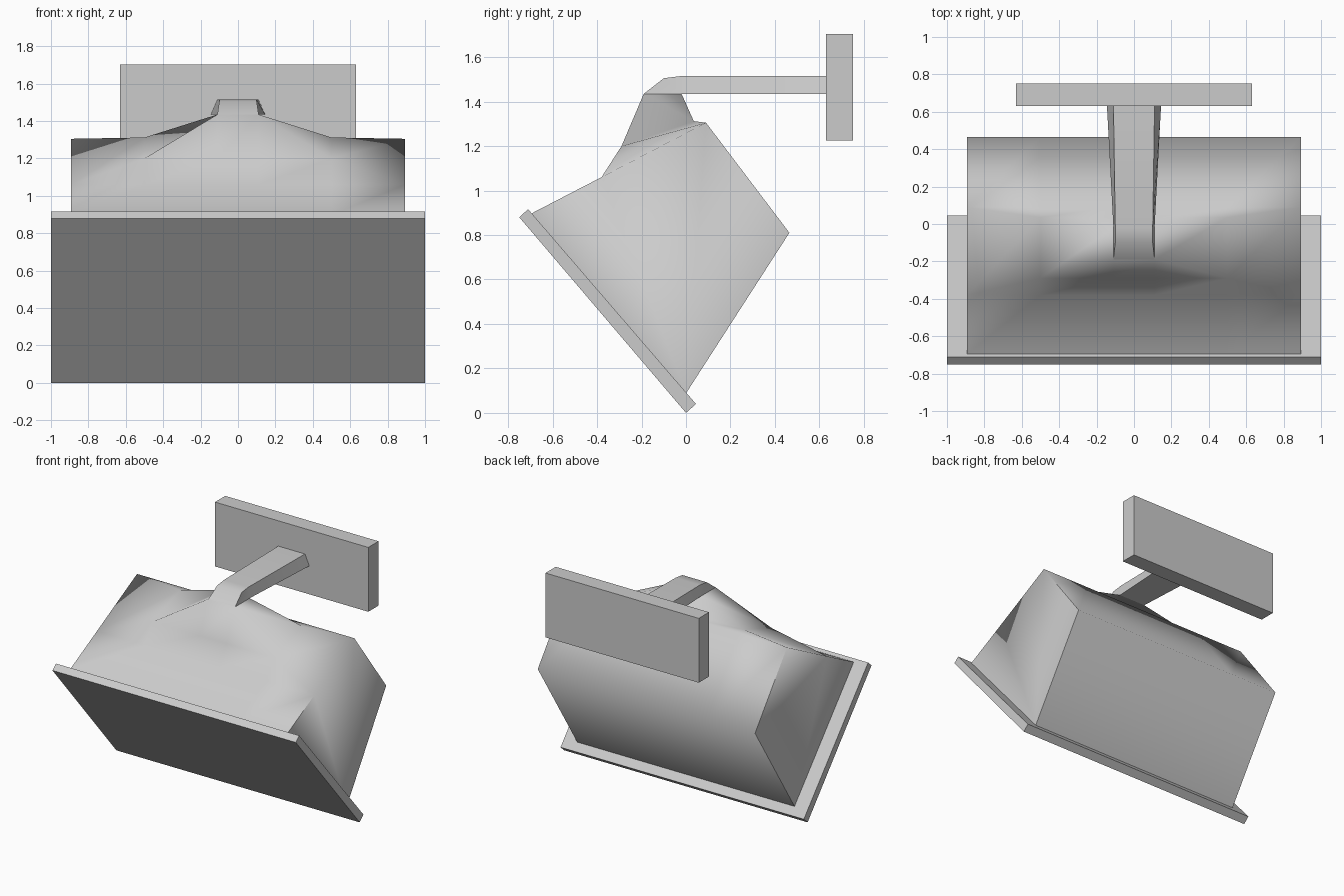
import bpy, bmesh, math

cube = bpy.data.objects.get("Cube")
if cube:
    bpy.data.objects.remove(cube)

grey = bpy.data.materials.new("light_grey")
grey.use_nodes = True
COLOUR = (0.6, 0.6, 0.6, 1)
grey.diffuse_color = COLOUR
grey.node_tree.nodes["Principled BSDF"].inputs["Base Color"].default_value = COLOUR


def loft(name, sections, cap, smooth=None):
    """Skin closed rings of equal length, merging repeated points."""
    bm = bmesh.new()
    rings = [[bm.verts.new(p) for p in ring] for ring in sections]
    count = len(rings[0])
    for a, b in zip(rings, rings[1:]):
        for i in range(count):
            j = (i + 1) % count
            bm.faces.new((a[i], a[j], b[j], b[i]))
    if cap:
        bm.faces.new(rings[0])
        bm.faces.new(rings[-1])
    bmesh.ops.remove_doubles(bm, verts=bm.verts, dist=0.0005)
    bmesh.ops.recalc_face_normals(bm, faces=bm.faces)
    mesh = bpy.data.meshes.new(name)
    bm.to_mesh(mesh)
    bm.free()
    mesh.materials.append(grey)
    obj = bpy.data.objects.new(name, mesh)
    bpy.context.collection.objects.link(obj)
    if smooth:
        bpy.ops.object.select_all(action="DESELECT")
        obj.select_set(True)
        bpy.context.view_layer.objects.active = obj
        bpy.ops.object.shade_smooth_by_angle(angle=math.radians(smooth))
    return obj


def extrude_x(name, profile, half_width):
    return loft(name, [[(x, y, z) for y, z in profile]
                       for x in (-half_width, half_width)], True)


# Lamp housing: side profiles that rise into a neck at the middle
front_lip, front_base = (-0.695, 0.897), (-0.38, 1.06)
back_base, back_corner, lower_lip = (0.09, 1.305), (0.465, 0.81), (0, 0.088)
front_hump, back_hump = (-0.29, 1.20), (0.035, 1.312)
neck_front, neck_back = (-0.19, 1.435), (-0.02, 1.435)


def housing_section(x, crown):
    profile = [front_lip, front_base, *crown, back_base, back_corner, lower_lip]
    return [(x, y, z) for y, z in profile]


end = [front_base, front_base, back_base, back_base]
shoulder = [front_hump, front_hump, back_hump, back_hump]
neck = [front_hump, neck_front, neck_back, back_hump]
stations = [(0.893, end), (0.5, shoulder), (0.11, neck)]
sections = [housing_section(-x, c) for x, c in stations]
sections += [housing_section(x, c) for x, c in reversed(stations)]
loft("lamp_housing", sections, True, 85)

# Bracket arm: elbow from the neck, then a straight run to the wall plate
arm = [  # upper half width and point, lower half width and point
    (0.11, neck_front, 0.11, neck_back),
    (0.10, (-0.10, 1.505), 0.11, neck_back),
    (0.10, (-0.02, 1.515), 0.11, neck_back),
    (0.11, (0.64, 1.515), 0.145, (0.64, 1.435)),
]
loft("bracket_arm", [[(-u, *p), (u, *p), (w, *q), (-w, *q)]
                     for u, p, w, q in arm], False, 50)

# Tilted glass panel across the front of the housing
extrude_x("front_panel", [(-0.75, 0.88), (-0.71, 0.916), (0.045, 0.04), (0, 0)], 1.0)

# Wall mounting plate
extrude_x("wall_plate", [(0.63, 1.225), (0.75, 1.225), (0.75, 1.703), (0.63, 1.703)], 0.63)
